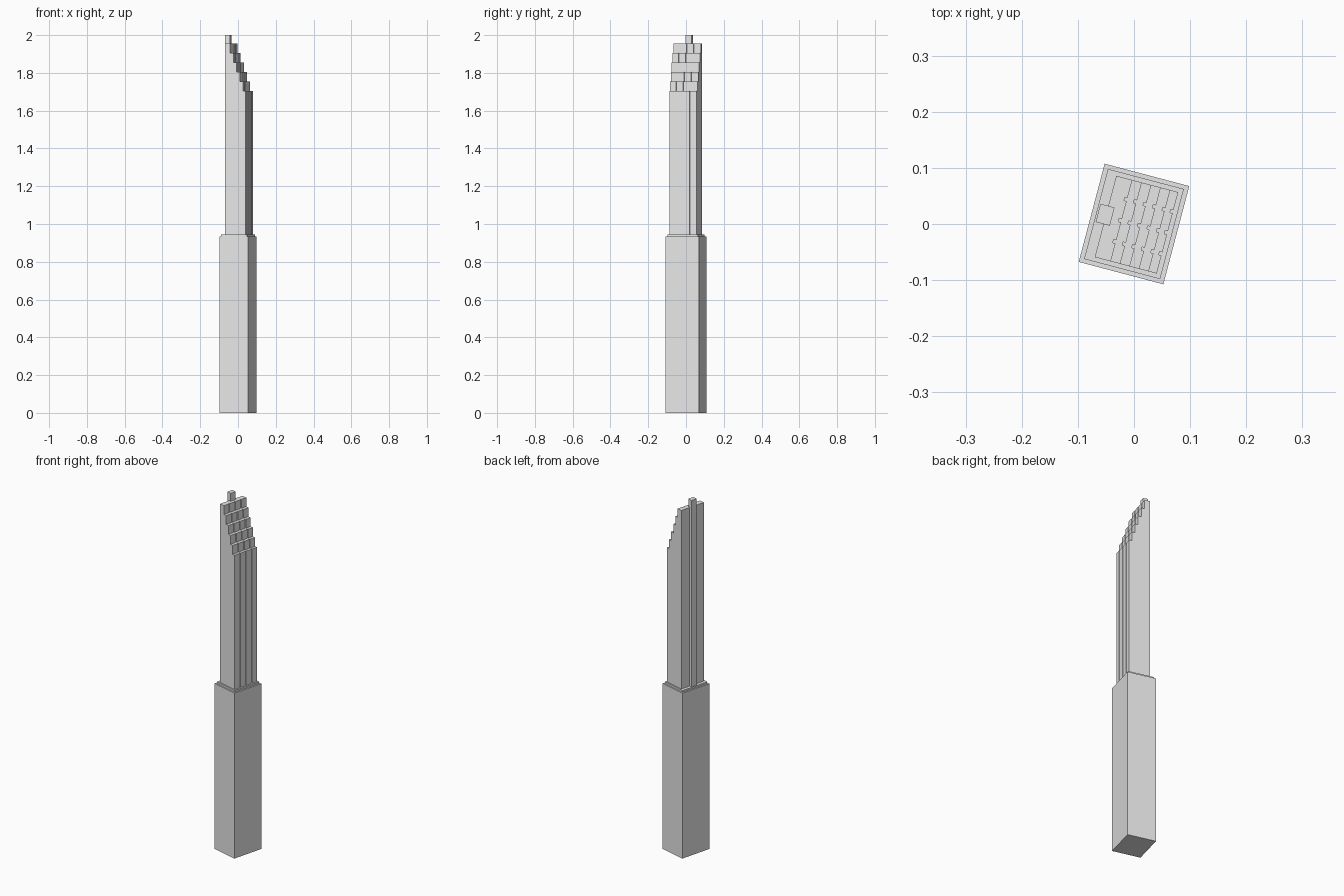
import bpy
import bmesh
import math

old = bpy.data.objects.get("Cube")
if old:
    bpy.data.objects.remove(old, do_unlink=True)

TURN = math.radians(-14.8)

grey = bpy.data.materials.new("light_grey")
grey.use_nodes = True
COLOUR = (0.8, 0.8, 0.8, 1)
grey.diffuse_color = COLOUR
grey.node_tree.nodes["Principled BSDF"].inputs["Base Color"].default_value = COLOUR


def add_prism(bm, outline, z0, z1):
    """Extrude a counter-clockwise plan outline from z0 up to z1."""
    low = [bm.verts.new((u, v, z0)) for u, v in outline]
    high = [bm.verts.new((u, v, z1)) for u, v in outline]
    bm.faces.new(low[::-1])
    bm.faces.new(high)
    for i in range(len(low)):
        j = (i + 1) % len(low)
        bm.faces.new((low[i], low[j], high[j], high[i]))


def rect(u0, u1, v0, v1):
    return [(u0, v0), (u1, v0), (u1, v1), (u0, v1)]


def make_part(name, prisms):
    bm = bmesh.new()
    for outline, z0, z1 in prisms:
        add_prism(bm, outline, z0, z1)
    mesh = bpy.data.meshes.new(name)
    bm.to_mesh(mesh)
    bm.free()
    mesh.materials.append(grey)
    part = bpy.data.objects.new(name, mesh)
    part.rotation_euler.z = TURN
    bpy.context.collection.objects.link(part)


# Broad lower block and the thin roof slab on it
BASE_TOP, SLAB_TOP = 0.935, 0.945
make_part("lower_block", [(rect(-0.078, 0.078, -0.0905, 0.0905), 0, BASE_TOP)])
make_part("roof_slab", [(rect(-0.07, 0.07, -0.083, 0.083), BASE_TOP, SLAB_TOP)])

# Slender tower: tiers step back, each front split into four bays by grooves
BACK, SIDE = -0.0525, 0.075
GROOVE_HALF, GROOVE_DEPTH = 0.003, 0.005


def bay_outline(front):
    pts = [(BACK, -SIDE), (front, -SIDE)]
    for v in (-0.039, 0, 0.039):
        a, b = v - GROOVE_HALF, v + GROOVE_HALF
        inner = front - GROOVE_DEPTH
        pts += [(front, a), (inner, a), (inner, b), (front, b)]
    return pts + [(front, SIDE), (BACK, SIDE)]


tiers = []
bottom = SLAB_TOP
for i, front in enumerate((0.0617, 0.047, 0.0295, 0.012, -0.0055, -0.023)):
    top = 1.705 + 0.05 * i
    tiers.append((bay_outline(front), bottom, top))
    bottom = top
make_part("stepped_tower", tiers)

# Service shaft standing proud of the back wall
make_part("service_shaft", [(rect(-0.067, -0.041, -0.014, 0.0195), SLAB_TOP, 2.0)])
